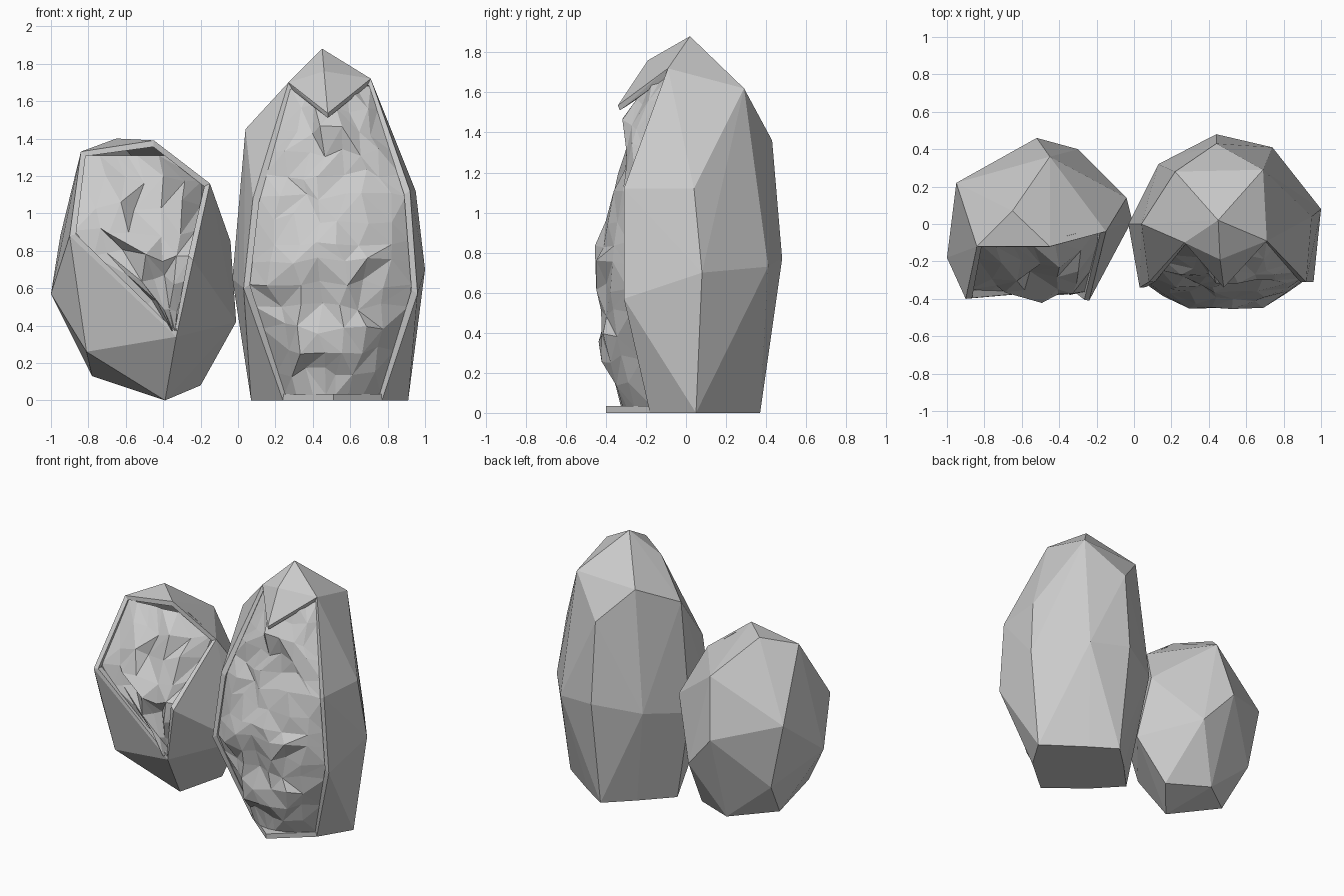
import bpy, bmesh, math, random
from mathutils import Vector

cube = bpy.data.objects.get("Cube")
if cube:
    bpy.data.objects.remove(cube, do_unlink=True)

random.seed(7)
stone = bpy.data.materials.new("stone grey")
stone.use_nodes = True
grey = (0.6, 0.6, 0.6, 1)
stone.diffuse_color = grey
stone.node_tree.nodes["Principled BSDF"].inputs["Base Color"].default_value = grey


def finish(bm, name):
    mesh = bpy.data.meshes.new(name)
    bm.to_mesh(mesh)
    bm.free()
    mesh.materials.append(stone)
    obj = bpy.data.objects.new(name, mesh)
    bpy.context.collection.objects.link(obj)
    return obj


def hull(points):
    bm = bmesh.new()
    for p in points:
        bm.verts.new(p)
    res = bmesh.ops.convex_hull(bm, input=bm.verts[:])
    loose = {v for v in res["geom_interior"] if isinstance(v, bmesh.types.BMVert)}
    bmesh.ops.delete(bm, geom=list(loose), context='VERTS')
    bmesh.ops.recalc_face_normals(bm, faces=bm.faces[:])
    return bm


def rock(name, body, rim, lip, depth):
    """Faceted boulder, open across the rim, with a lip and an inner wall."""
    bm = hull(body + rim)
    on_rim = lambda v: any((v.co - Vector(p)).length < 1e-4 for p in rim)
    front = [f for f in bm.faces if all(on_rim(v) for v in f.verts)]
    bmesh.ops.delete(bm, geom=front, context='FACES')
    centre = sum((Vector(p) for p in rim), Vector()) / len(rim)
    # lip face, then wall running back into the stone
    for inset, push in ((lip, 0), (0, depth)):
        edges = [e for e in bm.edges if e.is_boundary]
        new = bmesh.ops.extrude_edge_only(bm, edges=edges)["geom"]
        for v in (g for g in new if isinstance(g, bmesh.types.BMVert)):
            inward = centre - v.co
            inward.y *= 0.3
            v.co += inward.normalized() * inset + Vector((0, push, 0))
    bmesh.ops.recalc_face_normals(bm, faces=bm.faces[:])
    return finish(bm, name)


def along(chain, z):
    """Point at height z on a chain sorted by height."""
    for a, b in zip(chain, chain[1:]):
        if z <= b[-1]:
            t = max(0, (z - a[-1]) / (b[-1] - a[-1]))
            return Vector(a).lerp(Vector(b), t)
    return Vector(chain[-1])


def crystals(name, left, right, ridge, rows, cols, rough, sink):
    """Jagged sheet strung between two rim chains, swelling to the ridge depth."""
    low, high = left[0][2] + 0.03, left[-1][2] - 0.02
    step = (high - low) / rows
    bm = bmesh.new()
    grid = []
    for r in range(rows + 1):
        z = low + step * r
        a, b = along(left, z), along(right, z)
        row = []
        for c in range(cols + 1):
            s = c / cols
            p = a.lerp(b, 0.03 + 0.94 * s)
            swell = math.sin(math.pi * s) ** 0.8
            p.y = (p.y + sink) * (1 - swell) + along(ridge, z)[0] * swell
            if 0 < c < cols:
                p.x += random.uniform(-0.3, 0.3) * (b.x - a.x) / cols
                p.y += random.uniform(-rough, rough) * swell
                if 0 < r < rows:
                    p.z += random.uniform(-0.25, 0.25) * step
            row.append(bm.verts.new(p))
        grid.append(row)
    for r in range(rows):
        for c in range(cols):
            q = [grid[r][c], grid[r][c + 1], grid[r + 1][c + 1], grid[r + 1][c]]
            k = random.randint(0, 1)
            bm.faces.new((q[k], q[k + 1], q[k + 2]))
            bm.faces.new((q[k], q[k + 2], q[(k + 3) % 4]))
    return finish(bm, name)


# Tall boulder
tall_left = [(0.24, -0.18, 0), (0.03, -0.34, 0.6), (0.08, -0.31, 1.08), (0.27, -0.10, 1.70)]
tall_right = [(0.77, -0.18, 0), (0.96, -0.31, 0.57), (0.92, -0.31, 1.12), (0.71, -0.09, 1.72)]
tall_body = [
    (0.45, 0.02, 1.88),
    (0.69, 0.29, 1.62), (0.22, 0.28, 1.60), (0.44, 0.43, 1.36), (0.04, 0.0, 1.45),
    (0.95, 0.04, 1.12),
    (1.0, 0.08, 0.70), (0.74, 0.41, 0.73), (0.44, 0.48, 0.77), (0.13, 0.32, 0.72),
    (-0.03, 0.0, 0.65),
    (0.91, 0.05, 0), (0.62, 0.255, 0), (0.44, 0.37, 0), (0.26, 0.20, 0), (0.07, 0, 0)]
rock("tall_rock_shell", tall_body, tall_left + tall_right, 0.038, 0.1)

# Overhanging peak and floor lip of the tall boulder
peak = [(0.45, 0.02, 1.88), (0.27, -0.10, 1.70), (0.71, -0.09, 1.72), (0.46, -0.19, 1.76),
        (0.48, -0.34, 1.535), (0.48, -0.33, 1.51), (0.29, -0.10, 1.66), (0.69, -0.09, 1.68)]
finish(hull(peak), "tall_rock_peak")
lip = [(x, y, z) for z in (0, 0.035) for x, y in ((0.24, -0.18), (0.51, -0.40), (0.77, -0.18))]
finish(hull(lip), "tall_rock_floor_lip")

# Crystals of the tall boulder: ridge entries are (depth, height)
tall_ridge = [(-0.31, 0), (-0.36, 0.15), (-0.45, 0.32), (-0.42, 0.5), (-0.46, 0.76),
              (-0.40, 0.95), (-0.33, 1.2), (-0.30, 1.45), (-0.14, 1.72)]
crystals("tall_rock_crystals", tall_left, tall_right, tall_ridge, 14, 7, 0.028, 0.02)

# Small boulder
small_left = [(-0.33, -0.35, 0.34), (-0.90, -0.40, 0.88), (-0.84, -0.12, 1.33)]
small_right = [(-0.33, -0.35, 0.34), (-0.24, -0.41, 0.75), (-0.15, -0.04, 1.16),
               (-0.45, -0.12, 1.39)]
small_body = [
    (-0.65, 0.07, 1.40), (-0.45, 0.36, 1.17),
    (-0.95, 0.22, 0.88), (-0.52, 0.46, 0.75), (-0.04, 0.14, 0.85),
    (-1.0, -0.18, 0.57), (-0.30, 0.40, 0.50), (-0.01, 0.02, 0.42), (-0.85, 0.22, 0.40),
    (-0.81, -0.28, 0.26), (-0.78, 0.02, 0.13), (-0.50, 0.24, 0.10),
    (-0.20, 0.10, 0.08), (-0.39, -0.12, 0)]
rock("small_rock_shell", small_body, small_left + small_right[1:], 0.035, 0.04)

# Crystals of the small boulder
small_ridge = [(-0.34, 0.35), (-0.36, 0.6), (-0.37, 0.8), (-0.31, 1.0), (-0.20, 1.2), (-0.09, 1.4)]
crystals("small_rock_crystals", small_left, small_right, small_ridge, 7, 6, 0.055, 0.03)
